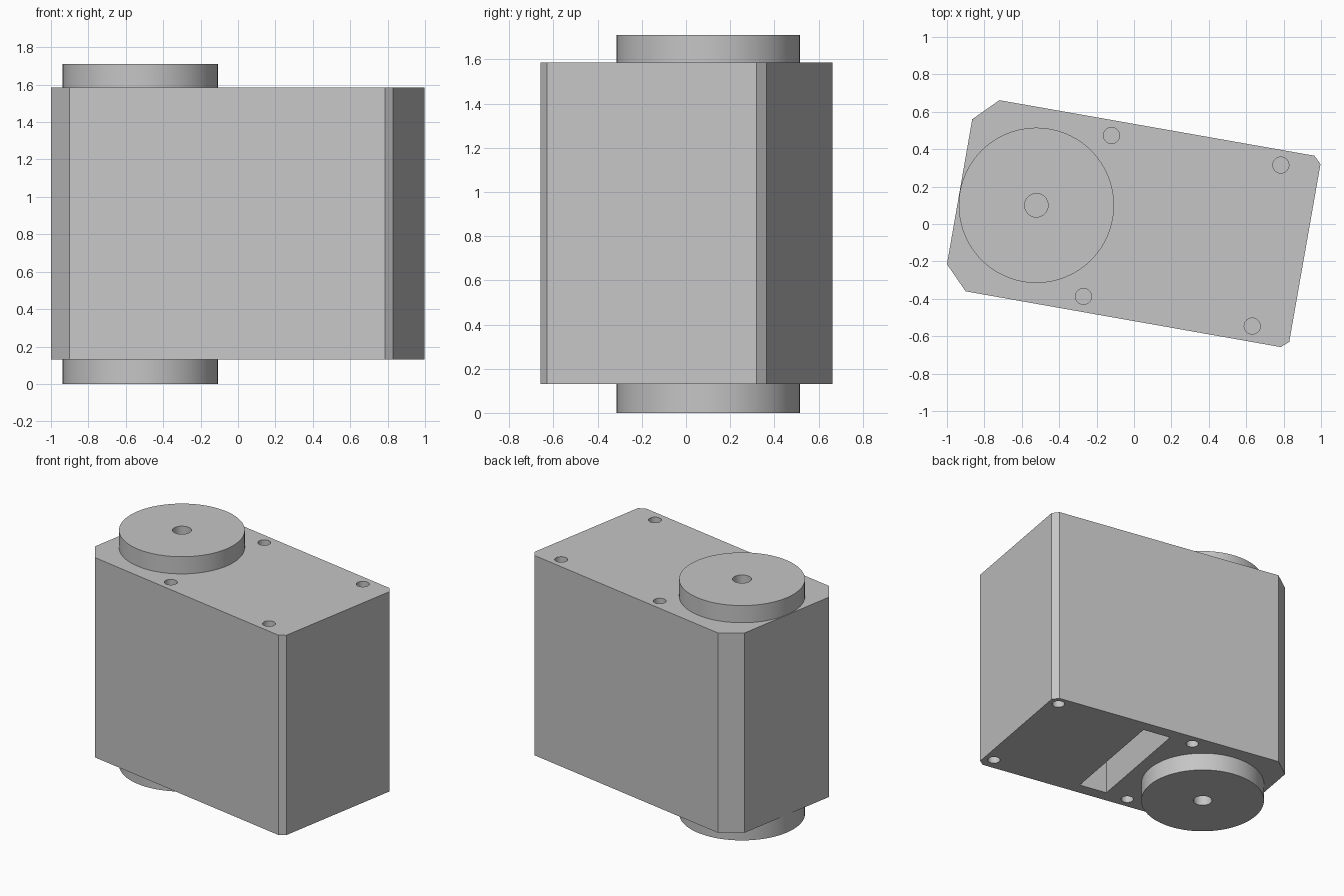
import bpy, bmesh, math

if "Cube" in bpy.data.objects:
    bpy.data.objects.remove(bpy.data.objects["Cube"])

BOTTOM, TOP, HEIGHT = 0.13, 1.585, 1.71
HORN_X, HORN_Y = -0.522, 0.10

grey = bpy.data.materials.new("light_grey")
grey.diffuse_color = (0.56, 0.56, 0.56, 1)
grey.use_nodes = True
grey.node_tree.nodes["Principled BSDF"].inputs["Base Color"].default_value = grey.diffuse_color


def prism(name, outline, z0, z1):
    """Closed solid made by extruding an outline from z0 up to z1."""
    bm = bmesh.new()
    face = bm.faces.new([bm.verts.new((x, y, z0)) for x, y in outline])
    up = bmesh.ops.extrude_face_region(bm, geom=[face])["geom"]
    for v in up:
        if isinstance(v, bmesh.types.BMVert):
            v.co.z = z1
    bmesh.ops.recalc_face_normals(bm, faces=bm.faces[:])
    mesh = bpy.data.meshes.new(name)
    bm.to_mesh(mesh)
    bm.free()
    mesh.materials.append(grey)
    obj = bpy.data.objects.new(name, mesh)
    bpy.context.collection.objects.link(obj)
    return obj


def circle(x, y, r, n):
    return [(x + r * math.cos(2 * math.pi * i / n),
             y + r * math.sin(2 * math.pi * i / n)) for i in range(n)]


def cut(target, cutters):
    """Subtract every cutter from the target, then delete the cutters."""
    bpy.context.view_layer.objects.active = target
    for c in cutters:
        c.hide_render = True
        mod = target.modifiers.new("cut", 'BOOLEAN')
        mod.operation, mod.solver, mod.object = 'DIFFERENCE', 'EXACT', c
        bpy.ops.object.modifier_apply(modifier=mod.name)
        bpy.data.objects.remove(c)


def smooth(obj):
    bpy.ops.object.select_all(action='DESELECT')
    obj.select_set(True)
    bpy.context.view_layer.objects.active = obj
    bpy.ops.object.shade_smooth_by_angle(angle=math.radians(25))


# Casing: a turned block with chamfered upright corners
body = prism("casing", [(-0.72, 0.662), (0.965, 0.365), (0.997, 0.32), (0.83, -0.63),
                        (0.785, -0.658), (-0.90, -0.36), (-1.0, -0.215), (-0.865, 0.56)],
             BOTTOM, TOP)

# Screw holes in the top and bottom faces
top_holes = [(-0.12, 0.473), (0.785, 0.315), (-0.27, -0.387), (0.632, -0.546)]
low_holes = [(-0.12, 0.47), (0.92, 0.30), (-0.265, -0.387), (0.768, -0.56)]
cutters = [prism("hole_cutter", circle(x, y, 0.043, 32), TOP - 0.25, TOP + 0.1)
           for x, y in top_holes]
cutters += [prism("hole_cutter", circle(x, y, 0.042, 32), BOTTOM - 0.1, BOTTOM + 0.25)
            for x, y in low_holes]

# Cable slot in the underside, turned with the casing
a = math.radians(-10)
slot = [(0.0775 + u * math.cos(a) - v * math.sin(a), -0.003 + u * math.sin(a) + v * math.cos(a))
        for u, v in ((-0.104, -0.431), (0.104, -0.431), (0.104, 0.431), (-0.104, 0.431))]
cutters.append(prism("slot_cutter", slot, BOTTOM - 0.1, BOTTOM + 0.4))
cut(body, cutters)
smooth(body)

# Round horns above and below, each with a centre hole
for name, z0, z1 in (("upper_horn", TOP, HEIGHT), ("lower_horn", 0.0, BOTTOM)):
    horn = prism(name, circle(HORN_X, HORN_Y, 0.415, 96), z0, z1)
    cut(horn, [prism("bore_cutter", circle(HORN_X, HORN_Y, 0.063, 32), z0 - 0.1, z1 + 0.1)])
    smooth(horn)
